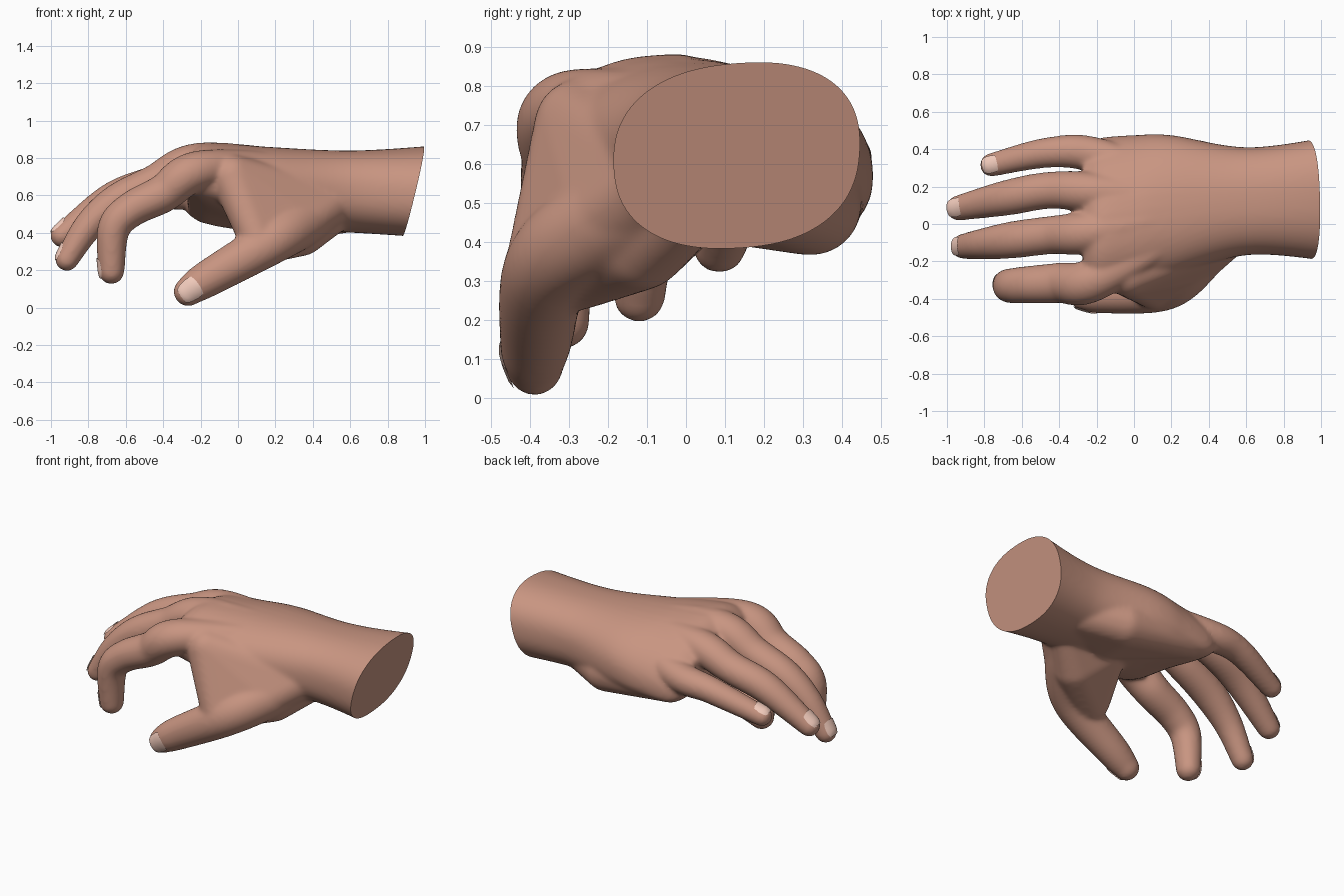
import bpy, bmesh, math
from mathutils import Vector

if "Cube" in bpy.data.objects:
    bpy.data.objects.remove(bpy.data.objects["Cube"])


def material(name, color):
    m = bpy.data.materials.new(name)
    m.diffuse_color = (*color, 1)
    m.use_nodes = True
    m.node_tree.nodes["Principled BSDF"].inputs["Base Color"].default_value = m.diffuse_color
    return m


def spline(points, steps=10):
    """Smooth interpolation of rows of numbers (Catmull-Rom)."""
    p = [points[0]] + list(points) + [points[-1]]
    out = []
    for i in range(1, len(p) - 2):
        for k in range(steps):
            t = k / steps
            out.append([0.5 * (2 * b + (c - a) * t + (2 * a - 5 * b + 4 * c - d) * t * t
                               + (3 * b - a - 3 * c + d) * t ** 3)
                        for a, b, c, d in zip(*p[i - 1:i + 3])])
    return out + [list(points[-1])]


def loft(bm, rings):
    """Skin closed rings of points and cap both ends."""
    rows = [[bm.verts.new(v) for v in r] for r in rings]
    n = len(rows[0])
    for a, b in zip(rows, rows[1:]):
        for i in range(n):
            bm.faces.new((a[i], a[(i + 1) % n], b[(i + 1) % n], b[i]))
    bm.faces.new(rows[0][::-1])
    bm.faces.new(rows[-1])


def frame(t, hint):
    n = Vector(hint).cross(t).normalized()
    return t.cross(n), n


def tube(bm, path, hint):
    """Slightly flattened tube along rows (x, y, z, radius) with round ends."""
    pts = spline(path)
    rings = []

    def ring(c, t, r):
        s, n = frame(t, hint)
        rings.append([c + s * r * math.cos(a) + n * r * .95 * math.sin(a)
                      for a in (math.tau * i / 28 for i in range(28))])

    def cap(p, t, angles):
        for a in (math.radians(d) for d in angles):
            ring(Vector(p[:3]) + t * p[3] * .95 * math.sin(a), t, p[3] * math.cos(a))
    for i, p in enumerate(pts):
        q0, q1 = pts[max(i - 1, 0)], pts[min(i + 1, len(pts) - 1)]
        t = (Vector(q1[:3]) - Vector(q0[:3])).normalized()
        if i == 0:
            cap(p, t, range(-84, 0, 14))
        ring(Vector(p[:3]), t, p[3])
    cap(pts[-1], t, range(14, 85, 14))
    loft(bm, rings)


def pad(bm, balls):
    """Skin stretched over a few balls (x, y, z, radius)."""
    b = bmesh.new()
    for x, y, z, r in balls:
        for i in range(200):
            h, a = 1 - (2 * i + 1) / 200, i * 2.39996
            w = math.sqrt(1 - h * h)
            b.verts.new((x + r * w * math.cos(a), y + r * w * math.sin(a), z + r * h))
    hull = bmesh.ops.convex_hull(b, input=b.verts[:])
    bmesh.ops.delete(b, geom=[v for v in b.verts if not v.link_faces], context='VERTS')
    bmesh.ops.recalc_face_normals(b, faces=b.faces[:])
    me = bpy.data.meshes.new("pad")
    b.to_mesh(me)
    bm.from_mesh(me)
    bpy.data.meshes.remove(me)


# palm and forearm sections: x, y low, y high, z top, z bottom, droop to the little finger
palm = [(1.12, -.21, .48, .868, .37, -.10), (.62, -.165, .41, .84, .40, 0),
        (.2, -.28, .475, .855, .42, .07), (0, -.33, .475, .865, .46, .14),
        (-.18, -.35, .46, .865, .51, .20), (-.27, -.32, .42, .81, .57, .19)]

# digit centre lines from hand to tip: x, y, z, radius
index = [(-.2, -.295, .735, .112), (-.4, -.315, .61, .108), (-.57, -.325, .525, .1),
         (-.665, -.33, .42, .092), (-.677, -.32, .195, .074)]
middle = [(-.2, -.04, .778, .11), (-.45, -.06, .665, .102), (-.65, -.085, .565, .099),
          (-.8, -.105, .435, .084), (-.915, -.12, .258, .067)]
ring_finger = [(-.2, .17, .745, .104), (-.45, .18, .665, .099), (-.68, .14, .575, .095),
               (-.94, .085, .385, .068)]
little = [(-.18, .365, .625, .092), (-.45, .383, .595, .082), (-.765, .315, .487, .063)]
thumb = [(.5, -.02, .53, .1), (.34, -.2, .45, .13), (.16, -.35, .34, .12),
         (-.17, -.385, .15, .098), (-.27, -.388, .083, .078)]

# every finger starts as a slim bone running in from the wrist
wrist = Vector((.6, .12, .795))
digits = {"thumb": thumb}
for name, path in zip(("index", "middle", "ring", "little"), (index, middle, ring_finger, little)):
    digits[name] = [(*Vector(path[0][:3]).lerp(wrist, .65), .052)] + path
SIDE = {"thumb": (-.5, 0, .87)}

# fleshy pads: thumb ball, heel of the hand, web between thumb and index
ball = [(.5, 0, .49, .1), (.34, -.12, .4, .125), (.1, -.28, .345, .12), (.2, .02, .5, .1)]
heel = [(.58, .22, .53, .13), (.34, .32, .495, .13), (-.1, .362, .54, .108), (.3, .08, .53, .13)]
web = [(-.03, -.27, .70, .12), (.5, -.06, .56, .12), (.12, -.365, .335, .1), (.34, -.2, .45, .12)]

# gather the volumes
bm = bmesh.new()
rings = []
for x, y0, y1, z1, z0, droop in spline(palm):
    ring, cy, ry, cz, rz = [], (y0 + y1) / 2, (y1 - y0) / 2, (z0 + z1) / 2, (z1 - z0) / 2
    for i in range(48):
        a = math.tau * i / 48
        u, v = (math.copysign(abs(f) ** .85, f) for f in (math.cos(a), math.sin(a)))
        arch = max(0, droop) * .4 * u * u
        ring.append((x, cy + ry * u, cz + rz * v - droop * ry * u - arch))
    rings.append(ring)
loft(bm, rings)
for name, path in digits.items():
    tube(bm, path, SIDE.get(name, (0, 1, 0)))
bmesh.ops.recalc_face_normals(bm, faces=bm.faces[:])
for balls in (ball, heel, web):
    pad(bm, balls)
mesh = bpy.data.meshes.new("hand")
bm.to_mesh(mesh)
hand = bpy.data.objects.new("hand", mesh)
bpy.context.collection.objects.link(hand)

# fuse into one skin
rem = hand.modifiers.new("fuse", 'REMESH')
rem.mode, rem.voxel_size = 'VOXEL', .011
sm = hand.modifiers.new("soften", 'SMOOTH')
sm.factor, sm.iterations = .5, 18
fused = bpy.data.meshes.new_from_object(hand.evaluated_get(bpy.context.evaluated_depsgraph_get()))
hand.modifiers.clear()

# slanted flat cut at the forearm
bm = bmesh.new()
bm.from_mesh(fused)
for f in bm.faces:
    f.smooth = True
cut = bmesh.ops.bisect_plane(bm, geom=bm.verts[:] + bm.edges[:] + bm.faces[:], dist=1e-5,
                             plane_co=(1, 0, .86), plane_no=(.97, .04, -.235), clear_outer=True)
edges = [e for e in cut["geom_cut"] if isinstance(e, bmesh.types.BMEdge)]
for f in bmesh.ops.holes_fill(bm, edges=edges, sides=0)["faces"]:
    f.smooth = False
for e in edges:
    e.smooth = False
bmesh.ops.recalc_face_normals(bm, faces=bm.faces[:])
bm.to_mesh(fused)
hand.data = fused
fused.materials.clear()
fused.materials.append(material("skin", (.58, .30, .22)))

# nails: rounded patches laid on the skin
nail_mat = material("nail", (.92, .62, .52))
for name, path in digits.items():
    tip, prev = [Vector(p[:3]) for p in (path[-1], spline(path)[-3])]
    t = (tip - prev).normalized()
    s, n = frame(t, SIDE.get(name, (0, 1, 0)))
    r = path[-1][3]
    bm = bmesh.new()
    bmesh.ops.create_grid(bm, x_segments=12, y_segments=12, size=1)
    for v in bm.verts:
        a, b = v.co.x, v.co.y
        u, q = a * math.sqrt(1 - b * b * .25), b * math.sqrt(1 - a * a * .25)
        v.co = tip + t * r * (u * .85 - .1) + s * q * r * .8 + n * r * (1.15 - .35 * q * q)
    for f in bm.faces:
        f.smooth = True
    me = bpy.data.meshes.new(name + "_nail")
    bm.to_mesh(me)
    me.materials.append(nail_mat)
    nail = bpy.data.objects.new(name + "_nail", me)
    bpy.context.collection.objects.link(nail)
    wrap = nail.modifiers.new("lay", 'SHRINKWRAP')
    wrap.target, wrap.wrap_mode, wrap.offset = hand, 'ABOVE_SURFACE', .006
